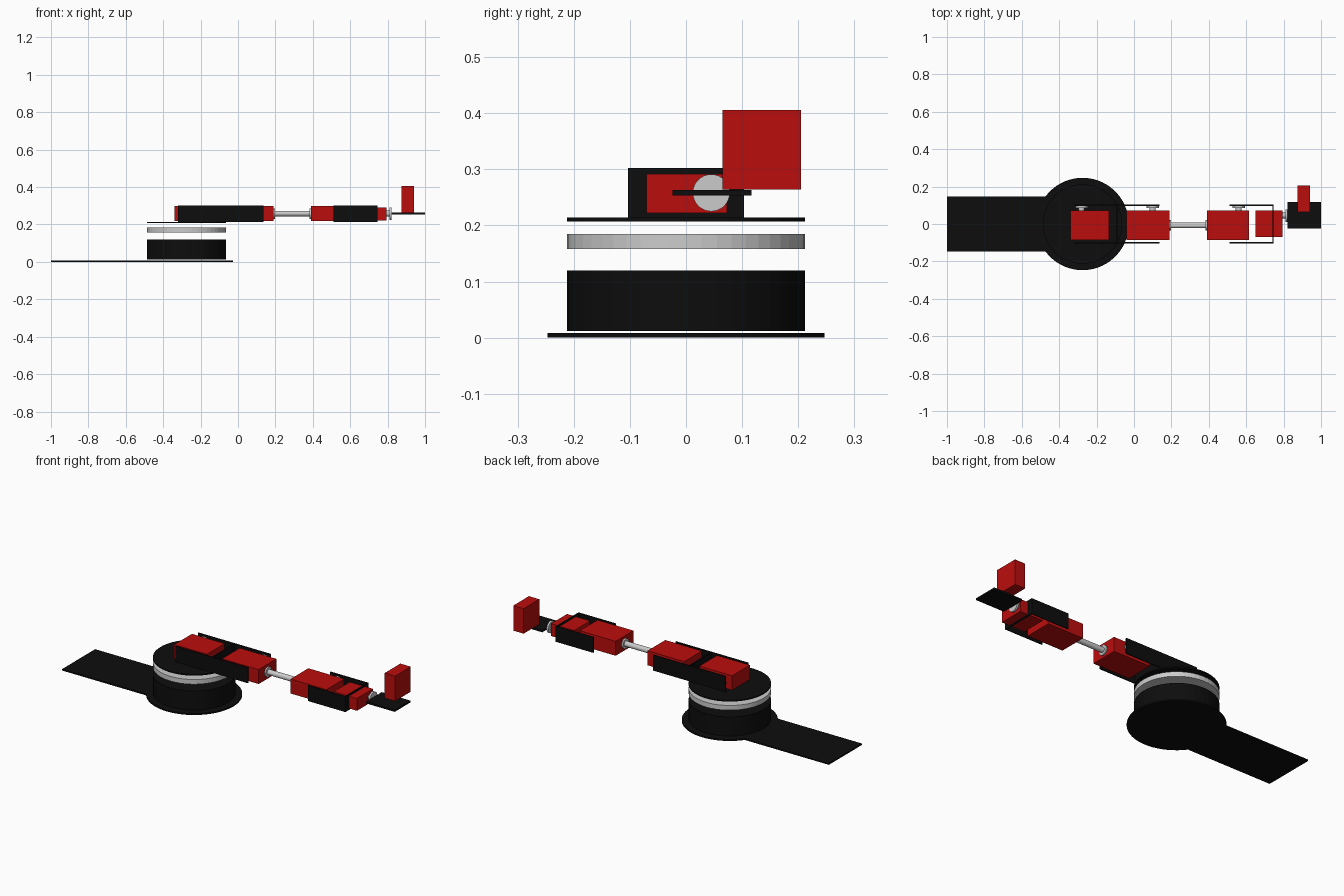
import bpy, bmesh, math
from mathutils import Matrix, Vector

cube = bpy.data.objects.get("Cube")
if cube:
    bpy.data.objects.remove(cube, do_unlink=True)


def material(name, rgb):
    m = bpy.data.materials.new(name)
    m.use_nodes = True
    m.diffuse_color = (*rgb, 1)
    m.node_tree.nodes["Principled BSDF"].inputs["Base Color"].default_value = (*rgb, 1)
    return m


black = material("black", (0.004, 0.004, 0.004))
red = material("red", (0.5, 0.004, 0.004))
silver = material("silver", (0.6, 0.6, 0.6))


def finish(name, bm, mat):
    bmesh.ops.recalc_face_normals(bm, faces=bm.faces)
    mesh = bpy.data.meshes.new(name)
    bm.to_mesh(mesh)
    bm.free()
    mesh.materials.append(mat)
    obj = bpy.data.objects.new(name, mesh)
    bpy.context.collection.objects.link(obj)
    return obj


def add_box(bm, x, y, z):
    """Add a box given its (low, high) range on each axis."""
    size = [b - a for a, b in (x, y, z)]
    mid = [(a + b) / 2 for a, b in (x, y, z)]
    bmesh.ops.create_cube(bm, size=1, matrix=Matrix.Translation(mid) @ Matrix.Diagonal((*size, 1)))


def box(name, mat, x, y, z):
    bm = bmesh.new()
    add_box(bm, x, y, z)
    return finish(name, bm, mat)


def turned(name, mat, start, axis, steps, segments=32):
    """Stack cylinders along an axis; each step is (radius, from, to)."""
    bm = bmesh.new()
    axis = Vector(axis)
    turn = axis.to_track_quat('Z', 'Y').to_matrix().to_4x4()
    for r, a, b in steps:
        place = Matrix.Translation(Vector(start) + axis * (a + b) / 2) @ turn
        bmesh.ops.create_cone(bm, cap_ends=True, segments=segments, radius1=r,
                              radius2=r, depth=b - a, matrix=place)
    return finish(name, bm, mat)


X, Y, Z = (1, 0, 0), (0, 1, 0), (0, 0, 1)
BASE_X = -0.275
ARM_Z = 0.258
SERVO_Y = (-0.086, 0.073)
SERVO_Z = (0.218, 0.3)
BRACKET_Z = (0.214, 0.302)

# Base plate: round foot with a long straight tail
bm = bmesh.new()
radius, half = 0.247, 0.148
limit = math.pi - math.asin(half / radius)
points = [(-1, half), (-1, -half)]
for i in range(49):
    a = -limit + 2 * limit * i / 48
    points.append((BASE_X + radius * math.cos(a), radius * math.sin(a)))
face = bm.faces.new([bm.verts.new((x, y, 0)) for x, y in points])
extruded = bmesh.ops.extrude_face_region(bm, geom=[face])
top = [v for v in extruded["geom"] if isinstance(v, bmesh.types.BMVert)]
bmesh.ops.translate(bm, verts=top, vec=(0, 0, 0.008))
finish("base_plate", bm, black)

# Turntable stack
for name, mat, low, high in (("base_drum", black, 0.012, 0.12),
                             ("bearing_ring", silver, 0.158, 0.185),
                             ("turntable_disc", black, 0.207, 0.214)):
    turned(name, mat, (BASE_X, 0, 0), Z, [(0.212, low, high)], 48)

# Servo housings
for name, x in (("shoulder_servo", (-0.34, -0.135)),
                ("elbow_servo", (-0.04, 0.19)),
                ("forearm_servo", (0.39, 0.615))):
    box(name, red, x, SERVO_Y, SERVO_Z)
box("wrist_servo", red, (0.65, 0.795), (-0.07, 0.073), (0.222, 0.292))


# U-shaped brackets: two side plates and a cross plate
def bracket(name, open_x, closed_x):
    bm = bmesh.new()
    x = sorted((open_x, closed_x))
    for side in (-1, 1):
        add_box(bm, x, sorted((side * 0.097, side * 0.103)), BRACKET_Z)
    add_box(bm, (closed_x - 0.003, closed_x + 0.003), (-0.103, 0.103), BRACKET_Z)
    finish(name, bm, black)


bracket("shoulder_bracket", -0.32, -0.09)
bracket("elbow_bracket", 0.135, -0.09)
bracket("wrist_bracket", 0.51, 0.743)

# Servo horns
HORN = [(0.016, 0, 0.016), (0.033, 0.014, 0.025)]
for name, x in (("shoulder_horn", -0.28), ("elbow_horn", 0.1), ("forearm_horn", 0.56)):
    turned(name, silver, (x, 0.072, ARM_Z), Y, HORN)
turned("wrist_horn", silver, (0.795, 0.045, ARM_Z), X, HORN)

# Arm tube with an end flange at each servo
turned("arm_tube", silver, (0.19, -0.007, ARM_Z), X,
       [(0.028, 0, 0.008), (0.015, 0.008, 0.192), (0.028, 0.192, 0.2)])

# Gripper plate and its servo
box("gripper_plate", black, (0.82, 1), (-0.024, 0.117), (0.253, 0.263))
box("gripper_servo", red, (0.875, 0.94), (0.065, 0.205), (0.264, 0.406))
